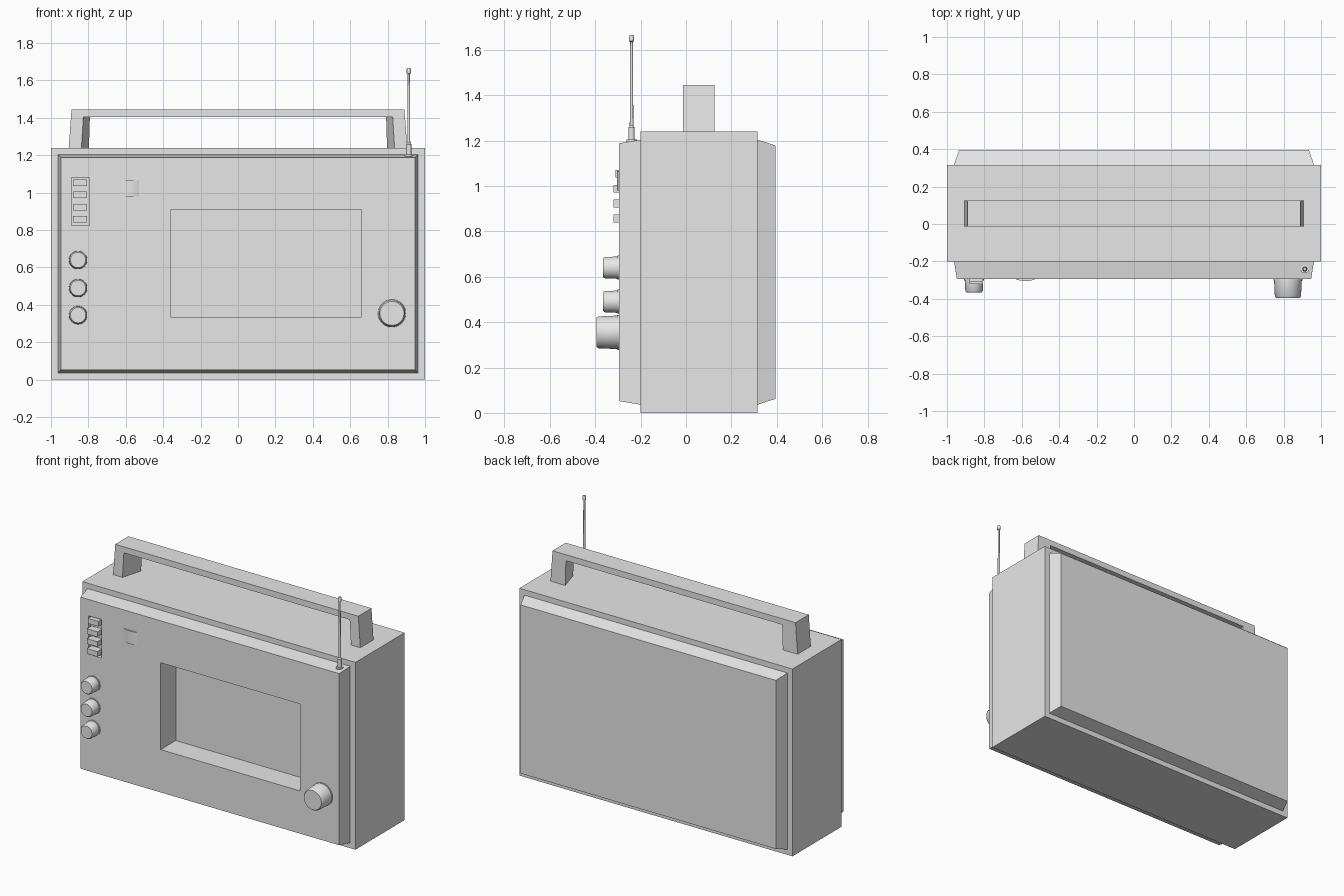
import bpy
import bmesh
import math
from mathutils import Matrix, Vector

cube = bpy.data.objects.get("Cube")
if cube:
    bpy.data.objects.remove(cube, do_unlink=True)

grey = bpy.data.materials.new("light_grey")
grey.use_nodes = True
colour = (0.8, 0.8, 0.8, 1)
grey.diffuse_color = colour
grey.node_tree.nodes["Principled BSDF"].inputs["Base Color"].default_value = colour


def finish(name, bm):
    bmesh.ops.recalc_face_normals(bm, faces=bm.faces)
    mesh = bpy.data.meshes.new(name)
    bm.to_mesh(mesh)
    bm.free()
    mesh.materials.append(grey)
    obj = bpy.data.objects.new(name, mesh)
    bpy.context.collection.objects.link(obj)
    return obj


def loft(name, y0, loop0, y1, loop1):
    """Join two matching x-z outlines, one at y0 and one at y1."""
    bm = bmesh.new()
    a = [bm.verts.new((x, y0, z)) for x, z in loop0]
    b = [bm.verts.new((x, y1, z)) for x, z in loop1]
    bm.faces.new(a)
    bm.faces.new(b)
    for i in range(len(a)):
        j = (i + 1) % len(a)
        bm.faces.new((a[i], a[j], b[j], b[i]))
    return finish(name, bm)


def rect(x0, x1, z0, z1):
    return [(x0, z0), (x1, z0), (x1, z1), (x0, z1)]


def box(name, x0, x1, y0, y1, z0, z1):
    return loft(name, y0, rect(x0, x1, z0, z1), y1, rect(x0, x1, z0, z1))


def lathe(name, profile, location, forward=False, steps=32):
    """Spin (radius, height) points about z, or about -y when forward."""
    bm = bmesh.new()
    rings = [[bm.verts.new((r * math.cos(t), r * math.sin(t), h))
              for t in (2 * math.pi * i / steps for i in range(steps))]
             for r, h in profile]
    for a, b in zip(rings, rings[1:]):
        for i in range(steps):
            j = (i + 1) % steps
            bm.faces.new((a[i], a[j], b[j], b[i]))
    bm.faces.new(rings[0])
    bm.faces.new(rings[-1])
    turn = Matrix.Rotation(math.pi / 2 if forward else 0, 4, "X")
    bm.transform(Matrix.Translation(Vector(location)) @ turn)
    obj = finish(name, bm)
    bpy.ops.object.select_all(action="DESELECT")
    obj.select_set(True)
    bpy.context.view_layer.objects.active = obj
    bpy.ops.object.shade_smooth_by_angle(angle=math.radians(35))
    return obj


def cut(cutter, *targets):
    for obj in targets:
        mod = obj.modifiers.new("recess", "BOOLEAN")
        mod.operation = "DIFFERENCE"
        mod.solver = "EXACT"
        mod.object = cutter
        bpy.context.view_layer.objects.active = obj
        bpy.ops.object.modifier_apply(modifier=mod.name)
    bpy.data.objects.remove(cutter, do_unlink=True)


# Case with tapered front and back panels
FRONT = -0.295
case = box("case", -1, 1, -0.2, 0.315, 0, 1.24)
front_panel = loft("front_panel", -0.2, rect(-0.962, 0.962, 0.036, 1.204),
                   FRONT, rect(-0.947, 0.947, 0.052, 1.188))
loft("back_panel", 0.315, rect(-0.963, 0.963, 0.036, 1.204),
     0.395, rect(-0.935, 0.935, 0.062, 1.178))

# Display recess and button slot
cut(box("display_cutter", -0.36, 0.66, -0.4, -0.137, 0.335, 0.91),
    case, front_panel)
cut(box("slot_cutter", -0.89, -0.795, -0.4, -0.27, 0.825, 1.08), front_panel)

# Push buttons, the top one pressed in
for i in range(4):
    z = 0.857 + i * 0.0655
    box(f"push_button_{i + 1}", -0.883, -0.806,
        -0.31 if i == 3 else -0.32, -0.26, z - 0.017, z + 0.017)

# Thumb wheel just breaking the panel surface
lathe("thumb_wheel", [(0.14, 0), (0.14, 0.085)], (-0.58, -0.165, 0.98), steps=64)

# Round control knobs
for i, z in enumerate((0.345, 0.49, 0.64)):
    lathe(f"small_knob_{i + 1}",
          [(0.053, -0.01), (0.053, 0.006), (0.049, 0.006), (0.047, 0.062),
           (0.041, 0.07)], (-0.855, FRONT, z), forward=True)
lathe("tuning_knob",
      [(0.077, -0.01), (0.077, 0.006), (0.074, 0.006), (0.07, 0.092),
       (0.064, 0.1)], (0.823, FRONT, 0.355), forward=True, steps=48)

# Carrying handle, its legs thicker at the back


def handle_outline(inner_low, inner_high):
    half = [(0.89, 1.445), (0.905, 1.24), (inner_low, 1.24), (inner_high, 1.405)]
    return half + [(-x, z) for x, z in reversed(half)]


loft("carrying_handle", -0.013, handle_outline(0.837, 0.827),
     0.125, handle_outline(0.797, 0.792))

# Telescopic antenna
lathe("antenna",
      [(0.023, 1.18), (0.023, 1.204), (0.014, 1.204), (0.014, 1.258),
       (0.008, 1.266), (0.006, 1.635), (0.011, 1.638), (0.011, 1.66),
       (0.008, 1.666)], (0.913, -0.24, 0), steps=16)
